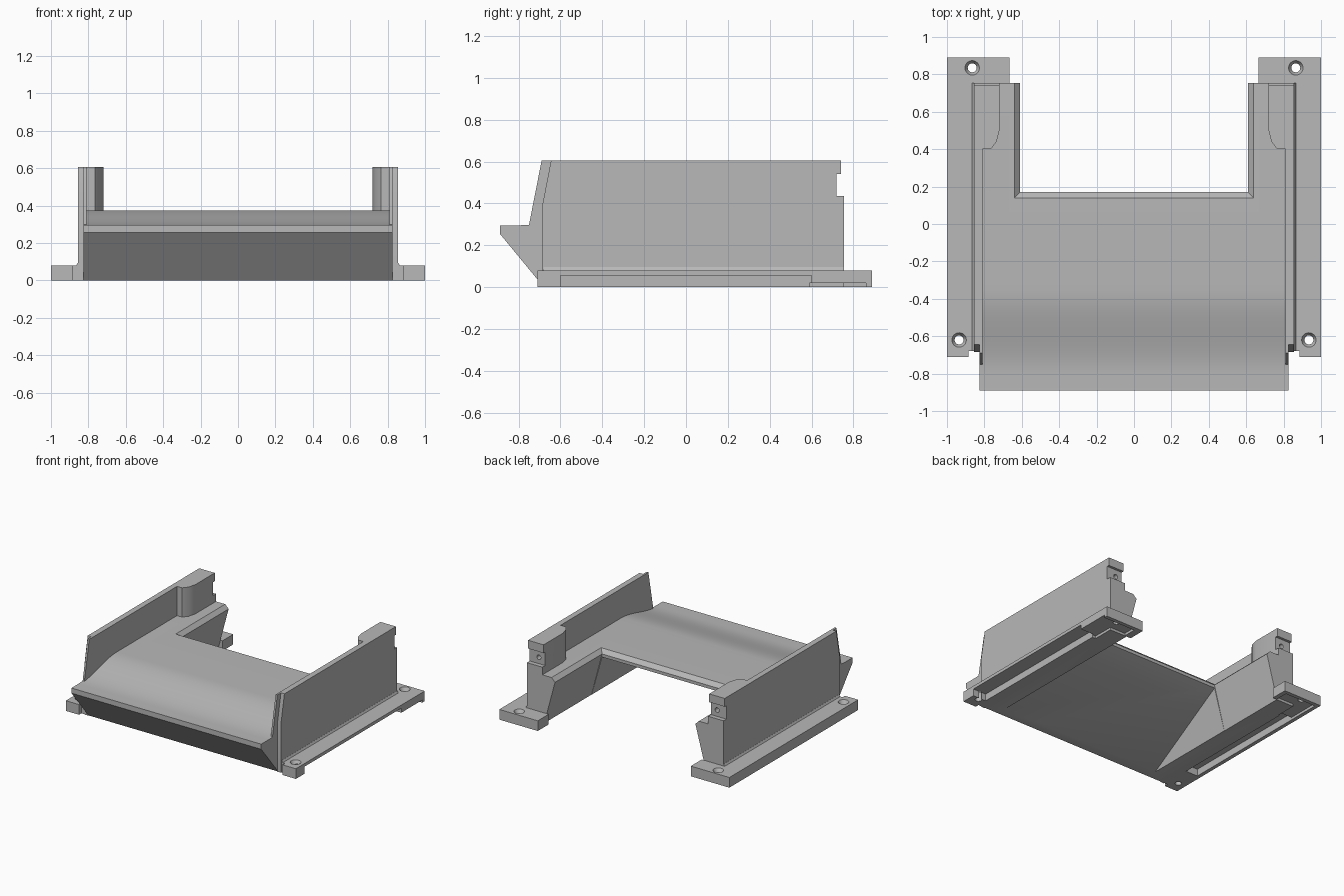
import bpy, bmesh, math
from mathutils import Vector

if "Cube" in bpy.data.objects:
    bpy.data.objects.remove(bpy.data.objects["Cube"], do_unlink=True)

grey = bpy.data.materials.new("plain grey")
grey.use_nodes = True
grey.diffuse_color = (0.48, 0.48, 0.48, 1)
grey.node_tree.nodes["Principled BSDF"].inputs["Base Color"].default_value = (0.48, 0.48, 0.48, 1)


def finish(name, bm):
    bmesh.ops.recalc_face_normals(bm, faces=bm.faces)
    mesh = bpy.data.meshes.new(name)
    bm.to_mesh(mesh)
    bm.free()
    mesh.materials.append(grey)
    ob = bpy.data.objects.new(name, mesh)
    bpy.context.collection.objects.link(ob)
    return ob


def prism(name, outline, lo, hi, axis):
    """Extrude an outline (y,z for axis x; x,y for axis z) from lo to hi."""
    bm = bmesh.new()
    place = (lambda p, t: (t, p[0], p[1])) if axis == "x" else (lambda p, t: (p[0], p[1], t))
    face = bm.faces.new([bm.verts.new(place(p, lo)) for p in outline])
    moved = bmesh.ops.extrude_face_region(bm, geom=[face])["geom"]
    shift = Vector(place((0, 0), hi - lo))
    bmesh.ops.translate(bm, vec=shift, verts=[v for v in moved if isinstance(v, bmesh.types.BMVert)])
    return finish(name, bm)


def box(name, x, y, z):
    return prism(name, [(x[0], y[0]), (x[1], y[0]), (x[1], y[1]), (x[0], y[1])], z[0], z[1], "z")


def hull(name, points):
    """Convex solid, mirrored over x."""
    bm = bmesh.new()
    for x, y, z in points:
        bm.verts.new((x, y, z))
        bm.verts.new((-x, y, z))
    bmesh.ops.convex_hull(bm, input=bm.verts)
    return finish(name, bm)


def cone(name, r1, r2, depth, where, rot=0):
    bm = bmesh.new()
    bmesh.ops.create_cone(bm, cap_ends=True, segments=24, radius1=r1, radius2=r2, depth=depth)
    ob = finish(name, bm)
    ob.location = where
    ob.rotation_euler.x = rot
    return ob


def cut(ob, *cutters):
    for c in cutters:
        c.hide_render = True
        c.hide_viewport = False
        m = ob.modifiers.new("cut", "BOOLEAN")
        m.operation, m.solver, m.object = "DIFFERENCE", "EXACT", c
    bpy.context.view_layer.update()
    graph = bpy.context.evaluated_depsgraph_get()
    mesh = bpy.data.meshes.new_from_object(ob.evaluated_get(graph))
    ob.modifiers.clear()
    ob.data = mesh
    for c in cutters:
        bpy.data.objects.remove(c, do_unlink=True)


def flip(points, s):
    return [(s * x, y) for x, y in points]


# Deck: front lip, gentle smooth ramp, flat top
ramp = []
for i in range(13):
    t = i / 12
    ramp.append((-0.80 + 0.45 * t, 0.295 + 0.08 * (t * t * (3 - 2 * t))))
profile = [(-0.68, 0), (-0.89, 0.255), (-0.89, 0.295)] + ramp + [(0.755, 0.375), (0.755, 0)]
deck = prism("deck", profile, -0.825, 0.825, "x")

# Sloped cavity underneath, rear opening and its chamfered rim
wedge = hull("underside_cutter", [(0.73, -0.84, -0.1), (0.61, 0.18, 0.325),
                                  (0.73, 0.18, -0.1)])
opening = hull("opening_cutter", [(0.73, y, -0.1) for y in (0.17, 1)] +
               [(0.61, y, 0.346) for y in (0.17, 1)])
rim = hull("rim_cutter", [(0.61, 0.17, 0.345), (0.61, 1, 0.345),
                          (0.67, 0.11, 0.405), (0.67, 1, 0.405)])
cut(deck, wedge, opening, rim)
parts = [deck]

for s, side in ((1, "left"), (-1, "right")):
    # Mounting flange with wider rear pad
    flange = prism(side + "_flange", flip([(0.825, -0.68), (0.885, -0.68), (0.885, -0.71), (1, -0.71),
                                           (1, 0.89), (0.665, 0.89), (0.665, 0.755), (0.825, 0.755)], s),
                   0, 0.08, "z")
    cutters = []
    for x, y in ((0.865, 0.835), (0.935, -0.62)):
        cutters.append(cone("hole_cutter", 0.024, 0.024, 0.4, (s * x, y, 0)))
        cutters.append(cone("countersink_cutter", 0.022, 0.039, 0.03, (s * x, y, 0.0655)))
    # Cable recess below, open towards the left on both flanges
    if s > 0:
        cutters += [box("recess_cutter", (0.885, 1.1), (-0.6, 0.6), (-0.1, 0.055)),
                    box("pad_cutter", (0.72, 1.1), (0.59, 0.86), (-0.1, 0.02))]
    else:
        cutters += [box("recess_cutter", (-0.97, -0.865), (-0.45, 0.6), (-0.1, 0.055)),
                    box("pad_cutter", (-0.97, -0.7), (0.59, 0.86), (-0.1, 0.02))]
    cut(flange, *cutters)

    # Tall side wall: outer skin and a thin inner skin leaning further forward
    rear = [(0.755, 0.435), (0.72, 0.435), (0.72, 0.54), (0.74, 0.54), (0.74, 0.605)]
    outer = prism(side + "_wall", [(-0.685, 0), (0.755, 0)] + rear + [(-0.645, 0.605), (-0.685, 0.4)],
                  s * 0.825, s * 0.855, "x")
    inner = prism(side + "_wall_lining", [(-0.75, 0.27), (0.755, 0.27)] + rear + [(-0.69, 0.605), (-0.75, 0.3)],
                  s * 0.81, s * 0.825, "x")
    # Sloped foot strip along the wall
    foot = prism(side + "_wall_foot", flip([(0.85, -0.68), (0.868, -0.68), (0.868, 0.755), (0.85, 0.755)], s),
                 0.075, 0.095, "z")
    for v in foot.data.vertices:
        if v.co.z > 0.09 and abs(v.co.x) > 0.86:
            v.co.x = s * 0.856

    # Rear post with chamfered front, notched back and a pin hole
    post = prism(side + "_rear_post", flip([(0.812, 0.4), (0.765, 0.4), (0.735, 0.44), (0.72, 0.5),
                                            (0.72, 0.755), (0.812, 0.755)], s), 0.36, 0.605, "z")
    cut(post, box("notch_cutter", (s * 0.78 - 0.2, s * 0.78 + 0.2), (0.72, 0.9), (0.435, 0.54)),
        box("top_cutter", (s * 0.78 - 0.2, s * 0.78 + 0.2), (0.74, 0.9), (0.53, 0.7)),
        cone("pin_cutter", 0.018, 0.018, 0.2, (s * 0.775, 0.72, 0.485), math.pi / 2))
    parts += [flange, outer, inner, foot, post]

# Smooth ramp with crisp edges
bpy.ops.object.select_all(action="DESELECT")
for ob in parts:
    ob.select_set(True)
bpy.context.view_layer.objects.active = deck
bpy.ops.object.shade_smooth_by_angle(angle=math.radians(25))
